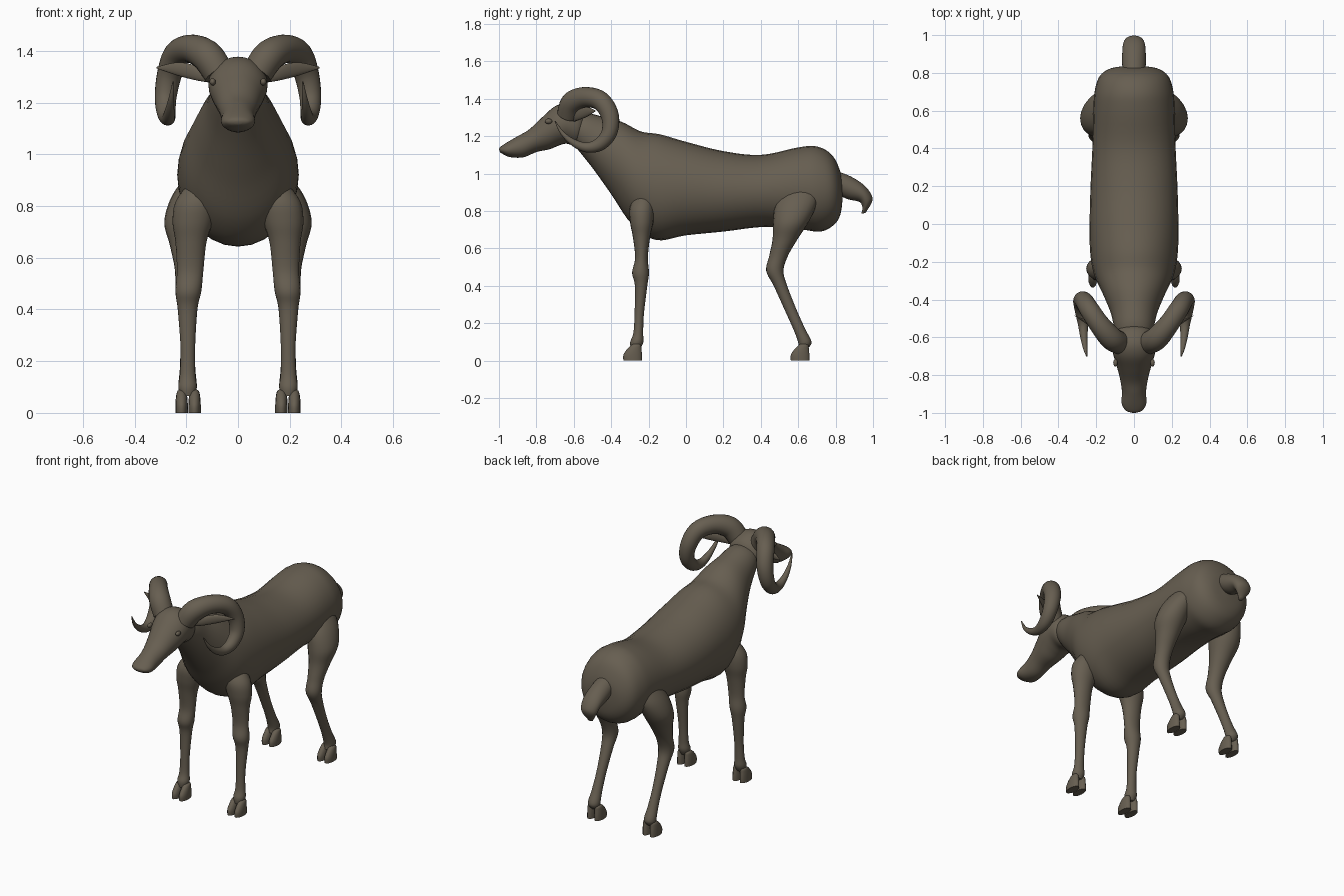
import bpy
import bmesh
import math
from mathutils import Vector

cube = bpy.data.objects.get("Cube")
if cube:
    bpy.data.objects.remove(cube, do_unlink=True)

hide = bpy.data.materials.new("grey brown hide")
hide.use_nodes = True
colour = (0.135, 0.113, 0.082, 1)
hide.diffuse_color = colour
hide.node_tree.nodes["Principled BSDF"].inputs["Base Color"].default_value = colour


def smooth_path(rows, steps=5):
    """Catmull-Rom interpolation of rows of numbers."""
    rows = [Vector(r) for r in rows]
    result = []
    for i in range(len(rows) - 1):
        a, b = rows[max(i - 1, 0)], rows[i]
        c, d = rows[i + 1], rows[min(i + 2, len(rows) - 1)]
        for k in range(steps):
            t = k / steps
            result.append((b * 2 + (c - a) * t + (a * 2 - b * 5 + c * 4 - d) * t ** 2
                           + (b * 3 - a - c * 3 + d) * t ** 3) / 2)
    return result + [rows[-1]]


def finish(name, bm):
    bmesh.ops.recalc_face_normals(bm, faces=bm.faces[:])
    mesh = bpy.data.meshes.new(name)
    bm.to_mesh(mesh)
    bm.free()
    mesh.materials.append(hide)
    obj = bpy.data.objects.new(name, mesh)
    bpy.context.collection.objects.link(obj)
    bpy.ops.object.select_all(action='DESELECT')
    obj.select_set(True)
    bpy.context.view_layer.objects.active = obj
    bpy.ops.object.shade_smooth_by_angle(angle=math.radians(60))
    return obj


def loft(name, rings, sides=28):
    """Skin ellipses given as (centre, half axis, half axis)."""
    bm = bmesh.new()
    loops = []
    for centre, u, v in rings:
        angles = [math.tau * i / sides for i in range(sides)]
        loops.append([bm.verts.new(centre + u * math.cos(a) + v * math.sin(a)) for a in angles])
    for a, b in zip(loops, loops[1:]):
        for i in range(sides):
            j = (i + 1) % sides
            bm.faces.new((a[i], a[j], b[j], b[i]))
    bm.faces.new(loops[0])
    bm.faces.new(loops[-1])
    return finish(name, bm)


def trunk(name, rows):
    """Rows: top y, top z, bottom y, bottom z, half width."""
    rings = []
    for ty, tz, by, bz, w in smooth_path(rows):
        top, bottom = Vector((0, ty, tz)), Vector((0, by, bz))
        rings.append(((top + bottom) / 2, Vector((w, 0, 0)), (top - bottom) / 2))
    return loft(name, rings)


def limb(name, side, rows, sides=20):
    """Level rings: x, y, z, half width, half depth."""
    rings = [(Vector((x * side, y, z)), Vector((rx, 0, 0)), Vector((0, ry, 0)))
             for x, y, z, rx, ry in smooth_path(rows)]
    return loft(name, rings, sides)


def tube(name, side, rows, flat=1.0):
    """Round or flattened tube along x, y, z with a radius."""
    path = smooth_path(rows, 6)
    points = [Vector((p[0] * side, p[1], p[2])) for p in path]
    rings = []
    for i, p in enumerate(points):
        along = (points[min(i + 1, len(points) - 1)] - points[max(i - 1, 0)]).normalized()
        across = Vector((side, -0.3, 0.1)) if flat == 1 else Vector((0, 0, 1))
        u = (across - along * across.dot(along)).normalized()
        r = path[i][3]
        rings.append((p, u * r, along.cross(u) * r * flat))
    return loft(name, rings, 20)


def ellipsoid(name, centre, size):
    bm = bmesh.new()
    bmesh.ops.create_uvsphere(bm, u_segments=16, v_segments=10, radius=1)
    bmesh.ops.scale(bm, vec=size, verts=bm.verts)
    bmesh.ops.translate(bm, vec=centre, verts=bm.verts)
    return finish(name, bm)


# Torso running forward into the neck
trunk("body_and_neck", [
    (.837, .92, .837, .86, .03), (.825, 1.01, .825, .78, .12),
    (.78, 1.1, .79, .725, .18), (.7, 1.145, .72, .69, .207),
    (.6, 1.14, .62, .7, .215), (.4, 1.1, .42, .715, .22),
    (.2, 1.12, .2, .69, .23), (0, 1.17, 0, .67, .235),
    (-.14, 1.21, -.16, .645, .232), (-.24, 1.225, -.29, .73, .212),
    (-.34, 1.275, -.4, .89, .165), (-.43, 1.3, -.5, 1.03, .125),
    (-.51, 1.32, -.58, 1.13, .105), (-.56, 1.32, -.62, 1.18, .09)])

# Head with a tapering muzzle
trunk("head", [
    (-.53, 1.29, -.54, 1.22, .05), (-.56, 1.345, -.58, 1.15, .1),
    (-.63, 1.377, -.64, 1.16, .114), (-.7, 1.36, -.68, 1.15, .11),
    (-.77, 1.3, -.73, 1.13, .092), (-.84, 1.235, -.8, 1.115, .074),
    (-.9, 1.2, -.87, 1.087, .064), (-.96, 1.165, -.94, 1.088, .065),
    (-.992, 1.143, -.98, 1.105, .045), (-1, 1.13, -.995, 1.115, .015)])

# Short drooping tail
trunk("tail", [
    (.79, 1.02, .79, .9, .06), (.88, .985, .86, .865, .063),
    (.95, .94, .925, .85, .06), (.99, .89, .94, .83, .053),
    (.995, .85, .943, .81, .04), (.96, .79, .937, .785, .012)])

front_leg = [
    (.13, -.22, .9, .05, .04), (.16, -.235, .82, .08, .065),
    (.175, -.237, .74, .078, .062), (.182, -.238, .66, .06, .046),
    (.185, -.238, .55, .051, .034), (.192, -.243, .47, .05, .045),
    (.195, -.24, .4, .038, .033), (.194, -.25, .25, .028, .025),
    (.195, -.255, .15, .03, .026), (.195, -.263, .1, .036, .035),
    (.195, -.27, .065, .026, .026)]

hind_leg = [
    (.13, .62, .93, .06, .09), (.175, .59, .84, .08, .11),
    (.2, .56, .74, .085, .095), (.2, .53, .65, .064, .067),
    (.197, .495, .56, .048, .05), (.195, .475, .48, .046, .046),
    (.195, .505, .4, .036, .036), (.195, .56, .27, .028, .032),
    (.195, .605, .17, .03, .032), (.195, .635, .1, .036, .036),
    (.195, .625, .065, .026, .026)]

horn = [
    (.075, -.63, 1.315, .06), (.12, -.605, 1.38, .062), (.18, -.535, 1.408, .055),
    (.235, -.455, 1.387, .052), (.265, -.407, 1.31, .048), (.28, -.41, 1.22, .042),
    (.277, -.46, 1.158, .036), (.27, -.53, 1.14, .027), (.265, -.6, 1.165, .019),
    (.258, -.66, 1.215, .011), (.25, -.7, 1.28, .003)]

ear = [
    (.08, -.61, 1.285, .012), (.15, -.58, 1.31, .026),
    (.23, -.53, 1.33, .026), (.315, -.485, 1.335, .003)]

# Paired parts
for side, word in ((1, "left"), (-1, "right")):
    limb(word + "_front_leg", side, front_leg)
    limb(word + "_hind_leg", side, hind_leg)
    tube(word + "_horn", side, horn)
    tube(word + "_ear", side, ear, 0.4)
    ellipsoid(word + "_eye", (side * .098, -.735, 1.28), (.012, .02, .014))

    # Cloven hooves, two toes on each foot
    for end, y in (("front", -.285), ("hind", .61)):
        for toe, x in (("inner", .168), ("outer", .218)):
            limb(f"{word}_{end}_{toe}_hoof", side, [
                (x, y, 0, .024, .051), (x, y, .03, .024, .051),
                (x, y + .008, .06, .022, .04), (x, y + .018, .083, .017, .026),
                (x, y + .02, .092, .006, .01)], 14)
